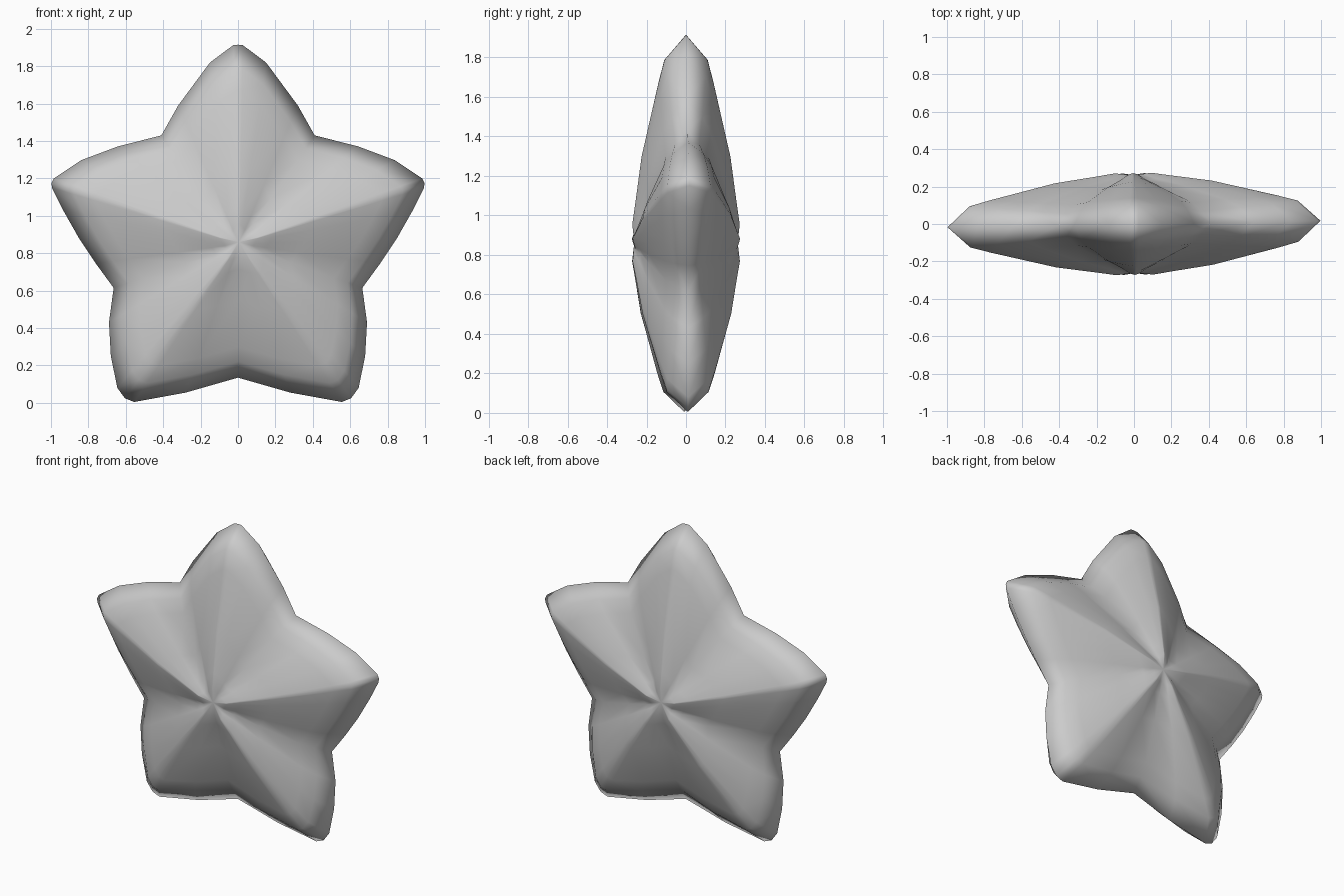
import bpy, bmesh, math

if "Cube" in bpy.data.objects:
    bpy.data.objects.remove(bpy.data.objects["Cube"], do_unlink=True)

CENTRE_Z = 0.85

# Right half of the star rim, bottom notch to top tip, as (x, z)
half = [(0, .135), (.28, .055), (.555, .005), (.605, .025), (.645, .08),
        (.68, .25), (.69, .43), (.665, .615), (.76, .745), (.85, .88),
        (.935, 1.03), (.995, 1.15), (.997, 1.175), (.985, 1.2), (.84, 1.297),
        (.64, 1.372), (.41, 1.43), (.32, 1.59), (.15, 1.82), (.025, 1.913),
        (0, 1.915)]
rim = half + [(-x, z) for x, z in reversed(half[1:-1])]

# Rings toward the centre: (fraction of rim radius, ridge depth, notch depth)
RINGS = [(.88, .11, .06), (.77, .14, .108), (.42, .225, .185),
         (.19, .258, .23), (.10, .272, .255)]


def ridge_weight(x, z):
    """1 along the axis of an arm, 0 along a notch."""
    a = math.degrees(math.atan2(x, z - CENTRE_Z)) % 72
    return 1 - min(a, 72 - a) / 36


bm = bmesh.new()
edge = [bm.verts.new((x, 0, z)) for x, z in rim]
n = len(rim)

# Domed front and back halves sharing the rim
for side in (-1, 1):
    previous = edge
    for t, ridge, notch in RINGS:
        ring = []
        for x, z in rim:
            w = ridge_weight(x, z)
            depth = notch + (ridge - notch) * w
            ring.append(bm.verts.new((x * t, side * depth,
                                      CENTRE_Z + (z - CENTRE_Z) * t)))
        for i in range(n):
            j = (i + 1) % n
            bm.faces.new((previous[i], previous[j], ring[j], ring[i]))
        previous = ring
    hub = bm.verts.new((0, side * .262, CENTRE_Z + .01))
    for i in range(n):
        bm.faces.new((previous[i], previous[(i + 1) % n], hub))

bmesh.ops.recalc_face_normals(bm, faces=bm.faces)
mesh = bpy.data.meshes.new("star")
bm.to_mesh(mesh)
bm.free()
for p in mesh.polygons:
    p.use_smooth = True

star = bpy.data.objects.new("star", mesh)
star.rotation_euler.z = math.radians(1)
bpy.context.collection.objects.link(star)

# Plain grey
grey = bpy.data.materials.new("light_grey")
grey.use_nodes = True
colour = (.6, .6, .6, 1)
grey.diffuse_color = colour
grey.node_tree.nodes["Principled BSDF"].inputs["Base Color"].default_value = colour
mesh.materials.append(grey)
